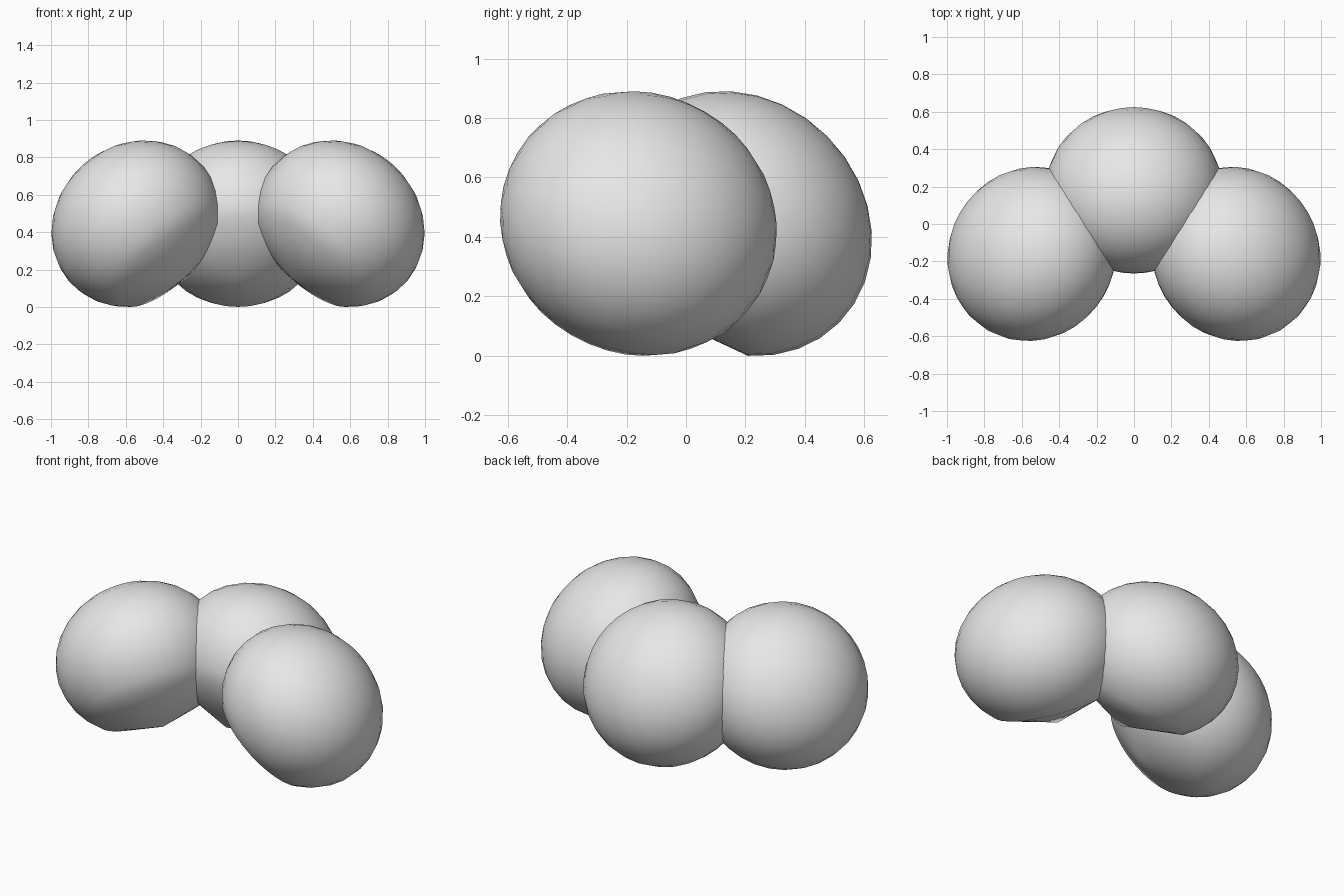
import bpy, bmesh, math
from mathutils import Matrix, Vector

if "Cube" in bpy.data.objects:
    bpy.data.objects.remove(bpy.data.objects["Cube"])

SEG, RINGS = 32, 16
RADIUS, HALF_DEPTH = 0.473, 0.4165      # oblate lobe: equator radius, pole distance

grey = bpy.data.materials.new("light_grey")
grey.diffuse_color = (0.8, 0.8, 0.8, 1)
grey.use_nodes = True
grey.node_tree.nodes["Principled BSDF"].inputs["Base Color"].default_value = grey.diffuse_color


def lobe(name, x, y, turn):
    """Oblate ball whose lower pole is a shallow cone, leaning inward and down."""
    bm = bmesh.new()
    # Half profile: round from the upper pole down, then straight to the lower pole
    steps = list(range(0, RINGS * 3 // 4 + 1)) + [RINGS]
    angles = [math.pi * s / RINGS for s in steps]
    verts = [bm.verts.new((RADIUS * math.sin(a), 0, HALF_DEPTH * math.cos(a))) for a in angles]
    edges = [bm.edges.new(pair) for pair in zip(verts, verts[1:])]
    bmesh.ops.spin(bm, geom=verts + edges, cent=(0, 0, 0), axis=(0, 0, 1),
                   angle=math.tau, steps=SEG, use_duplicate=False)
    bmesh.ops.remove_doubles(bm, verts=bm.verts, dist=1e-4)
    bmesh.ops.recalc_face_normals(bm, faces=bm.faces)
    # Lean the upper pole outward, then turn the lobe around the cluster
    bm.transform(Matrix.Rotation(turn, 4, 'Z') @ Matrix.Rotation(math.radians(-45), 4, 'X'))
    for f in bm.faces:
        f.smooth = True
    mesh = bpy.data.meshes.new(name)
    bm.to_mesh(mesh)
    bm.free()
    mesh.materials.append(grey)
    obj = bpy.data.objects.new(name, mesh)
    obj.location = Vector((x, y, 0.445))
    bpy.context.collection.objects.link(obj)


# Three lobes in an arc, 60 degrees apart
lobe("middle_lobe", 0, 0.18, 0)
for side, sign in (("left", -1), ("right", 1)):
    lobe(side + "_lobe", sign * 0.545, -0.16, -sign * math.radians(60))
